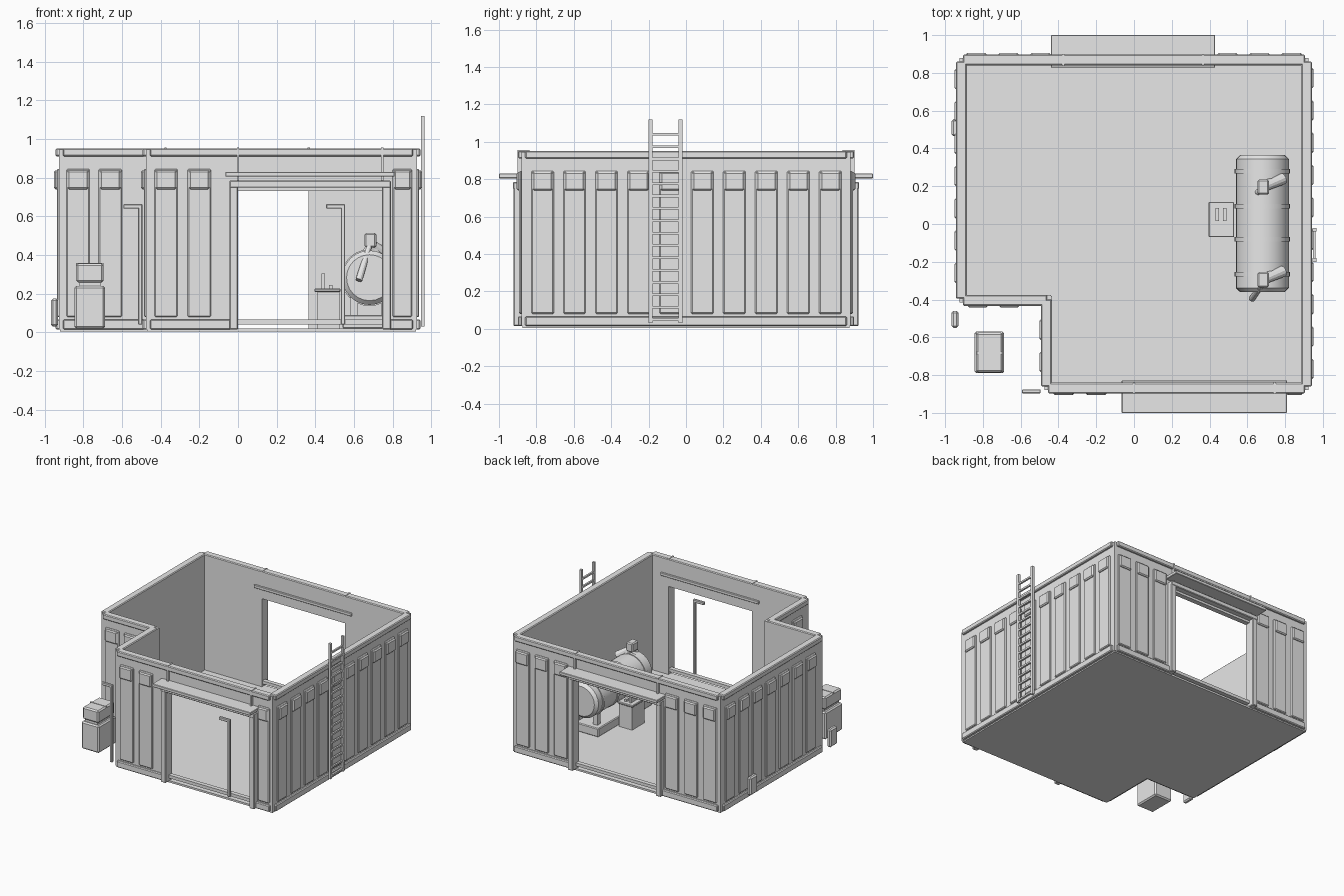
import bpy
import bmesh
from math import radians
from mathutils import Vector

if "Cube" in bpy.data.objects:
    bpy.data.objects.remove(bpy.data.objects["Cube"], do_unlink=True)

grey = bpy.data.materials.new("light_grey")
grey.use_nodes = True
grey.diffuse_color = (0.8, 0.8, 0.8, 1)
grey.node_tree.nodes["Principled BSDF"].inputs["Base Color"].default_value = (0.8, 0.8, 0.8, 1)


def finish(name, bm, bevel=0.0):
    bmesh.ops.recalc_face_normals(bm, faces=bm.faces)
    mesh = bpy.data.meshes.new(name)
    bm.to_mesh(mesh)
    bm.free()
    mesh.materials.append(grey)
    obj = bpy.data.objects.new(name, mesh)
    bpy.context.collection.objects.link(obj)
    if bevel:
        mod = obj.modifiers.new("bevel", "BEVEL")
        mod.width = bevel
        mod.segments = 1
        mod.limit_method = "ANGLE"
        mod.angle_limit = radians(50)
    return obj


def box(name, x, y, z, bevel=0.0):
    bm = bmesh.new()
    bmesh.ops.create_cube(bm, size=1)
    for v in bm.verts:
        v.co = [(lo + hi) / 2 + c * (hi - lo) for c, (lo, hi) in zip(v.co, (x, y, z))]
    return finish(name, bm, bevel)


def rod(name, start, end, r1, r2=None, sides=12, bevel=0.0):
    start, end = Vector(start), Vector(end)
    axis = end - start
    bm = bmesh.new()
    bmesh.ops.create_cone(bm, cap_ends=True, segments=sides, radius1=r1,
                          radius2=r1 if r2 is None else r2, depth=axis.length)
    turn = axis.to_track_quat("Z", "Y")
    for v in bm.verts:
        v.co = turn @ v.co + (start + end) / 2
    obj = finish(name, bm, bevel)
    bpy.ops.object.select_all(action="DESELECT")
    obj.select_set(True)
    bpy.context.view_layer.objects.active = obj
    bpy.ops.object.shade_smooth_by_angle(angle=radians(25))
    return obj


# Floor with the cut-away front corner
outline = [(-0.92, 0.875), (-0.92, -0.41), (-0.47, -0.41), (-0.47, -0.875),
           (0.92, -0.875), (0.92, 0.875)]
bm = bmesh.new()
face = bm.faces.new([bm.verts.new((x, y, 0.005)) for x, y in outline])
top = bmesh.ops.extrude_face_region(bm, geom=[face])["geom"]
bmesh.ops.translate(bm, vec=(0, 0, 0.015), verts=[g for g in top if isinstance(g, bmesh.types.BMVert)])
finish("floor", bm)
box("floor_mat", (-0.435, -0.305), (-0.82, -0.48), (0.02, 0.025))


class Wall:
    """A wall whose parts are placed along it (u), outward from it (d) and up (z)."""

    def __init__(self, name, axis, plane, side, span, panels, door=None):
        self.name, self.axis, self.plane, self.side = name, axis, plane, side
        self.build(span, panels, door)

    def part(self, name, u, d, z, bevel=0.0):
        depth = sorted(self.plane + self.side * k for k in d)
        x, y = (depth, u) if self.axis == "x" else (u, depth)
        return box(f"{self.name}_{name}", x, y, z, bevel)

    def build(self, span, panels, door):
        lo, hi = span
        pieces = [span] if not door else [(lo, door[0]), (door[1], hi)]
        for u in pieces:
            self.part("wall", u, (-0.04, 0), (0.015, 0.945))
            self.part("bottom_rail", (max(u[0], lo + 0.02), min(u[1], hi - 0.02)),
                      (-0.005, 0.018), (0.015, 0.067), 0.006)
        self.part("top_rail", (lo + 0.02, hi - 0.02), (-0.04, 0.018), (0.91, 0.952), 0.006)
        # Raised panels with a thicker hood at the top
        for c in panels:
            half = 0.05 if self.name == "front" and c > 0.8 else 0.06
            self.part("panel", (c - half, c + half), (-0.005, 0.012), (0.08, 0.845), 0.006)
            self.part("panel_hood", (c - half + 0.006, c + half - 0.006),
                      (0, 0.026), (0.74, 0.838), 0.008)
        if door:
            self.doorway(*door)

    def doorway(self, a, b):
        self.part("wall_over_door", (a, b), (-0.04, 0), (0.73, 0.92))
        self.part("door_header", (a - 0.045, b + 0.045), (-0.01, 0.045), (0.748, 0.785), 0.005)
        self.part("door_canopy", (a - 0.065, b + 0.065), (-0.052, 0.12), (0.805, 0.83), 0.003)
        self.part("door_threshold", (a, b), (-0.035, 0.0), (0.042, 0.067))
        for u in ((a - 0.045, a), (b, b + 0.045)):
            self.part("door_post", u, (-0.01, 0.042), (0.015, 0.76), 0.005)
        for u in (a, b):
            self.part("wall_joint", (u - 0.006, u + 0.006), (-0.044, 0.02), (0.78, 0.955))


# Six walls around the cut-away plan
Wall("right_side", "x", 0.925, 1, (-0.88, 0.88), [-0.767 + 0.171 * i for i in range(10)])
Wall("left_side", "x", -0.925, -1, (-0.415, 0.88), [0.767 - 0.171 * i for i in range(7)])
Wall("back", "y", 0.88, 1, (-0.925, 0.925), [s * c for s in (-1, 1) for c in (0.495, 0.665, 0.835)],
     (-0.375, 0.365))
Wall("front", "y", -0.88, -1, (-0.475, 0.925), [-0.372, -0.2, 0.85], (0.0, 0.745))
Wall("recess_back", "y", -0.415, -1, (-0.925, -0.44), [-0.827, -0.66])
Wall("recess_side", "x", -0.475, -1, (-0.88, -0.38), [-0.73, -0.56])

# Ladder
for y in (-0.19, -0.03):
    box("ladder_rail", (0.945, 0.965), (y - 0.01, y + 0.01), (0.03, 1.12))
for i in range(16):
    z = 0.05 + 0.066 * i
    box("ladder_rung", (0.948, 0.962), (-0.19, -0.03), (z - 0.007, z + 0.007))

# Bent pipes at the front
for x in (-0.505, 0.543):
    box("pipe_upright", (x - 0.011, x + 0.011), (-0.897, -0.875), (0.04, 0.66), 0.004)
    box("pipe_arm", (x - 0.088, x + 0.011), (-0.897, -0.875), (0.64, 0.664), 0.004)

# Outdoor unit and small wall boxes
box("unit_base", (-0.845, -0.687), (-0.79, -0.57), (0.02, 0.24), 0.01)
box("unit_neck", (-0.82, -0.71), (-0.775, -0.585), (0.23, 0.27))
box("unit_head", (-0.837, -0.695), (-0.785, -0.575), (0.258, 0.357), 0.01)
box("unit_head_divider", (-0.837, -0.695), (-0.687, -0.678), (0.34, 0.36))
for y in (-0.505, 0.51):
    box("side_box", (-0.966, -0.93), (y - 0.045, y + 0.045), (0.03, 0.175), 0.01)

# Storage tank lying on its plinth
tx, tz = 0.68, 0.283
rod("tank_body", (tx, -0.36, tz), (tx, 0.365, tz), 0.141, sides=24, bevel=0.022)
for y in (-0.265, -0.08, 0.095, 0.28):
    rod("tank_band", (tx, y - 0.012, tz), (tx, y + 0.012, tz), 0.147, sides=24)
box("tank_plinth", (0.54, 0.82), (-0.34, 0.345), (0.02, 0.09), 0.006)
for y in (-0.265, 0.28):
    for x in (0.6, 0.76):
        box("tank_foot", (x - 0.02, x + 0.02), (y - 0.02, y + 0.02), (0.085, 0.19))

# Valve heads with spouts on the tank
for y in (-0.29, 0.2):
    rod("valve_neck", (0.73, y + 0.02, 0.39), (0.69, y, 0.46), 0.03, 0.024)
    box("valve_head", (0.655, 0.715), (y - 0.045, y + 0.035), (0.44, 0.513), 0.008)
    rod("valve_lever", (0.7, y, 0.45), (0.79, y + 0.04, 0.39), 0.024, 0.03)
rod("valve_spout", (0.68, -0.32, 0.45), (0.625, -0.395, 0.27), 0.014, 0.018)
rod("valve_outlet", (0.68, 0.18, 0.45), (0.65, 0.165, 0.4), 0.014, 0.018)

# Control console beside the tank
box("console_body", (0.41, 0.525), (-0.055, 0.1), (0.02, 0.212))
box("console_top", (0.395, 0.53), (-0.07, 0.117), (0.21, 0.227), 0.004)
for x in (0.44, 0.48):
    box("console_lever", (x - 0.009, x + 0.009), (0.015, 0.085), (0.225, 0.305 if x < 0.46 else 0.245))
